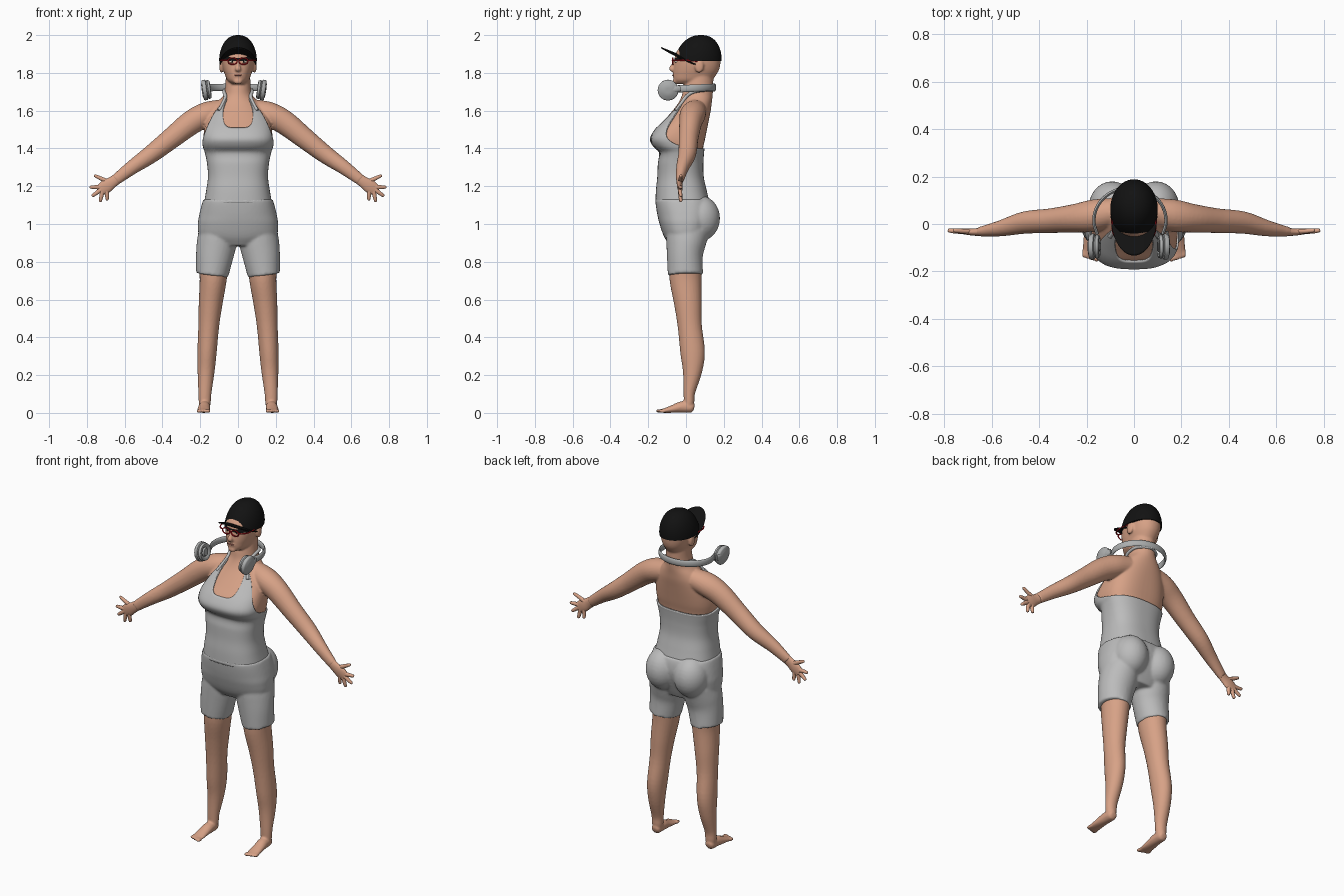
import bpy, bmesh
from math import sin, cos, pi, radians, copysign
from mathutils import Vector, Matrix

if "Cube" in bpy.data.objects:
    bpy.data.objects.remove(bpy.data.objects["Cube"])


def mat(name, rgb):
    m = bpy.data.materials.new(name)
    m.diffuse_color = (*rgb, 1)
    m.use_nodes = True
    m.node_tree.nodes["Principled BSDF"].inputs["Base Color"].default_value = m.diffuse_color
    return m


SKIN = mat("skin", (0.68, 0.36, 0.24))
CLOTH = mat("light grey cloth", (0.50, 0.50, 0.50))
METAL = mat("headphone grey", (0.42, 0.43, 0.43))
BLACK = mat("black", (0.006, 0.006, 0.006))
RED = mat("red frame", (0.60, 0.008, 0.015))
LIP = mat("lip", (0.36, 0.13, 0.10))
WHITE = mat("eye white", (0.75, 0.72, 0.62))


# ---- helpers ----
def finish(name, bm, material, voxel=0, smooth=4, solid=0):
    bmesh.ops.recalc_face_normals(bm, faces=bm.faces)
    me = bpy.data.meshes.new(name)
    bm.to_mesh(me)
    bm.free()
    me.materials.append(material)
    for p in me.polygons:
        p.use_smooth = True
    ob = bpy.data.objects.new(name, me)
    bpy.context.collection.objects.link(ob)
    if voxel:
        r = ob.modifiers.new("blend", "REMESH")
        r.mode, r.voxel_size, r.use_smooth_shade = "VOXEL", voxel, True
        s = ob.modifiers.new("relax", "SMOOTH")
        s.factor, s.iterations = 0.5, smooth
    if solid:
        s = ob.modifiers.new("thickness", "SOLIDIFY")
        s.thickness, s.offset = solid, -1
    bpy.context.view_layer.objects.active = ob
    bpy.ops.object.select_all(action="DESELECT")
    ob.select_set(True)
    if not voxel:
        bpy.ops.object.shade_smooth_by_angle(angle=radians(50))
    return ob


def sample(keys, t):
    """Smooth curve through keys; the first column is the parameter."""
    i = 0
    while i < len(keys) - 2 and t > keys[i + 1][0]:
        i += 1
    val = lambda j: Vector(keys[max(0, min(j, len(keys) - 1))])
    slope = lambda a, b: (b - a) / max(1e-6, b[0] - a[0])
    a, b = val(i), val(i + 1)
    h = b[0] - a[0]
    u = (t - a[0]) / h
    ma, mb = slope(val(i - 1), b) * h, slope(a, val(i + 2)) * h
    return (a * (2*u**3 - 3*u*u + 1) + ma * (u**3 - 2*u*u + u)
            + b * (3*u*u - 2*u**3) + mb * (u**3 - u*u))


def skin_rings(bm, rings, caps=True, closed=False):
    vs = [[bm.verts.new(p) for p in r] for r in rings]
    n = len(vs[0])
    for a, b in zip(vs, vs[1:] + vs[:1] if closed else vs[1:]):
        for i in range(n):
            bm.faces.new((a[i], a[(i + 1) % n], b[(i + 1) % n], b[i]))
    if caps and not closed:
        bm.faces.new(vs[0])
        bm.faces.new(vs[-1][::-1])


def tube(bm, pts, ref, sides=16, steps=5):
    """Sweep an ellipse; points are (x, y, z, radius along ref, radius across)."""
    keys = [(i, *p) for i, p in enumerate(pts)]
    ks = [sample(keys, i / steps) for i in range((len(pts) - 1) * steps + 1)]
    rings = []
    for i, k in enumerate(ks):
        a, b = ks[max(0, i - 1)], ks[min(len(ks) - 1, i + 1)]
        t = Vector((b - a)[1:4]).normalized()
        s = Vector(ref)
        s = (s - t * s.dot(t)).normalized()
        q = t.cross(s)
        rings.append([Vector(k[1:4]) + s * k[4] * cos(j * 2*pi / sides) + q * k[5] * sin(j * 2*pi / sides)
                      for j in range(sides)])
    skin_rings(bm, rings)


def section(keys, z, th, grow=0.0):
    """Point on a body profile of rows (z, front y, back y, half width, squareness); th = 0 is front."""
    _, yf, yb, w, n = sample(keys, z)
    s, c = sin(th), cos(th)
    return Vector(((w + grow) * copysign(abs(s) ** (2 / n), s),
                   (yf + yb) / 2 - ((yb - yf) / 2 + grow) * copysign(abs(c) ** (2 / n), c), z))


def loft(bm, keys, z0, z1, rows=30, sides=48, grow=0.0):
    skin_rings(bm, [[section(keys, z0 + (z1 - z0) * i / rows, 2*pi * j / sides, grow)
                     for j in range(sides)] for i in range(rows + 1)])


def blob(bm, loc, r, seg=20):
    m = Matrix.Translation(loc) @ Matrix.Diagonal((*r, 1))
    bmesh.ops.create_uvsphere(bm, u_segments=seg, v_segments=seg // 2, radius=1, matrix=m)


def mirror(bm):
    d = bmesh.ops.duplicate(bm, geom=bm.verts[:] + bm.edges[:] + bm.faces[:])["geom"]
    for v in d:
        if isinstance(v, bmesh.types.BMVert):
            v.co.x = -v.co.x
    bmesh.ops.reverse_faces(bm, faces=[f for f in d if isinstance(f, bmesh.types.BMFace)])


# ---- body profiles ----
TORSO = [(1.10, -.158, .125, .178, 2.5), (1.18, -.155, .105, .164, 2.5), (1.25, -.148, .09, .155, 2.5),
         (1.32, -.145, .088, .16, 2.5), (1.38, -.14, .092, .172, 2.5), (1.41, -.17, .096, .182, 2.6),
         (1.45, -.187, .105, .187, 2.7), (1.50, -.162, .115, .183, 2.6), (1.55, -.118, .125, .172, 2.4),
         (1.60, -.075, .135, .15, 2.2), (1.64, -.045, .14, .118, 2.1), (1.68, -.026, .145, .082, 2),
         (1.72, -.018, .147, .072, 2), (1.80, .0, .15, .068, 2)]
HEAD = [(1.742, -.05, .10, .035, 2.2), (1.76, -.065, .135, .056, 2.2), (1.79, -.067, .16, .069, 2.2),
        (1.82, -.066, .176, .079, 2.2), (1.86, -.061, .183, .086, 2.2), (1.90, -.056, .182, .087, 2.1),
        (1.95, -.02, .15, .065, 2), (1.975, .02, .12, .03, 2)]
HIPS = [(.885, -.085, .09, .13, 2.2), (.93, -.115, .11, .20, 2.3), (1.0, -.14, .135, .212, 2.4),
        (1.05, -.152, .145, .205, 2.4), (1.10, -.16, .14, .193, 2.5), (1.13, -.163, .13, .184, 2.5)]

# upper body: arms, ears, torso, neck, head, nose
bm = bmesh.new()
tube(bm, [(.09, .05, 1.60, .06, .06), (.17, .035, 1.578, .068, .066), (.25, .024, 1.535, .06, .064),
          (.35, .014, 1.456, .052, .056), (.46, .006, 1.37, .047, .048), (.56, -.018, 1.30, .034, .038),
          (.65, -.033, 1.232, .02, .029)], (0, 1, 0), 24)
blob(bm, (.088, .07, 1.835), (.011, .024, .036))
mirror(bm)
loft(bm, TORSO, 1.36, 1.80, 40, 64, -.004)
loft(bm, HEAD, 1.742, 1.975)
tube(bm, [(0, -.06, 1.865, .007, .006), (0, -.07, 1.84, .010, .009), (0, -.078, 1.822, .016, .012),
          (0, -.066, 1.81, .012, .008)], (1, 0, 0), 12)
blob(bm, (0, -.058, 1.787), (.028, .013, .012))
blob(bm, (0, -.055, 1.755), (.025, .016, .015))
finish("upper_body", bm, SKIN, .006, 3)

# hands
bm = bmesh.new()
tube(bm, [(.625, -.031, 1.25, .02, .028), (.665, -.034, 1.222, .016, .030), (.70, -.032, 1.198, .014, .036),
          (.73, -.03, 1.178, .010, .030)], (0, 1, 0))
for bx, bz, tx, tz in [(.685, 1.222, .762, 1.258), (.725, 1.195, .785, 1.195), (.725, 1.182, .773, 1.147),
                       (.718, 1.172, .73, 1.117), (.695, 1.175, .692, 1.125)]:
    tube(bm, [(bx, -.031, bz, .011, .013), ((bx + tx) / 2, -.030, (bz + tz) / 2, .010, .011),
              (bx * .08 + tx * .92, -.027, bz * .08 + tz * .92, .008, .008), (tx, -.026, tz, .003, .003)], (0, 1, 0), 10, 3)
mirror(bm)
finish("hands", bm, SKIN)

# legs with feet and toes
bm = bmesh.new()
tube(bm, [(.129, -.002, .78, .077, .088), (.132, -.002, .70, .071, .084), (.145, .01, .58, .063, .073),
          (.155, .02, .46, .055, .064), (.164, .035, .32, .051, .065), (.169, .034, .22, .045, .051),
          (.175, .018, .11, .035, .031), (.176, .016, .06, .032, .028), (.176, .012, .03, .028, .026)], (1, 0, 0), 28)
tube(bm, [(.177, .043, .025, .014, .014), (.177, .03, .028, .027, .027), (.178, -.02, .031, .031, .031),
          (.181, -.07, .021, .033, .021), (.182, -.11, .013, .035, .013), (.182, -.135, .010, .033, .009)], (1, 0, 0))
for i in range(5):
    blob(bm, (.157 + .0135 * i, -.140 + .004 * i, .010), (.011 if i == 0 else .008, .022, .010), 12)
mirror(bm)
finish("legs", bm, SKIN, .006, 2)

# shorts
bm = bmesh.new()
tube(bm, [(.105, .01, .97, .10, .115), (.113, .0, .90, .105, .105), (.124, -.006, .83, .099, .095),
          (.137, -.003, .73, .086, .093)], (1, 0, 0), 32)
blob(bm, (.092, .075, 1.03), (.098, .105, .12), 32)
mirror(bm)
loft(bm, HIPS, .885, 1.13)
finish("shorts", bm, CLOTH, .008, 4)

# tank top with a scooped neckline; key rows are (angle from front, top height)
EDGE = [(0, 1.51), (10, 1.513), (18, 1.53), (25, 1.57), (30, 1.61), (36, 1.66), (41, 1.66), (48, 1.60),
        (58, 1.52), (75, 1.45), (95, 1.41), (130, 1.40), (180, 1.40)]
bm = bmesh.new()
rings = []
for i in range(41):
    ring = []
    for j in range(180):
        deg = j * 2 if j <= 90 else 360 - j * 2
        z = 1.11 + (sample(EDGE, deg)[1] - 1.11) * i / 40
        ring.append(section(TORSO, z, radians(j * 2), .004))
    rings.append(ring)
skin_rings(bm, rings, caps=False)
finish("tank_top", bm, CLOTH, solid=.008)

# strap behind the neck
bm = bmesh.new()
for s in (-1, 1):
    tube(bm, [(*section(TORSO, z, s * radians(a), .002), .009, .009)
              for a, z in [(40, 1.60), (41, 1.64), (50, 1.675), (75, 1.70), (120, 1.71), (180, 1.71)]], (0, 0, 1), 10)
finish("neck_strap", bm, CLOTH)

# cap dome
bm = bmesh.new()
rings = []
for i in range(17):
    e = i / 16 * pi / 2 * .985
    r = cos(e) ** .85
    rings.append([(.1 * r * sin(t), .062 + .028 * sin(e) * .6 - (.126 - .008 * sin(e)) * r * cos(t),
                   1.862 + .138 * sin(e)) for t in [2*pi * j / 48 for j in range(48)]])
skin_rings(bm, rings)
finish("cap_dome", bm, BLACK)

# cap brim, curved down at the sides
bm = bmesh.new()
grid = []
for i in range(9):
    row = []
    for j in range(25):
        a = radians(-85 + 170 * j / 24)
        x = .098 * sin(a) * (.96 + .05 * i / 8)
        y = .062 - .115 * cos(a) - .078 * cos(a) ** .6 * i / 8
        row.append(bm.verts.new((x, y, 1.872 + .40 * (.03 - y) - 1.8 * x * x)))
    grid.append(row)
for a, b in zip(grid, grid[1:]):
    for j in range(24):
        bm.faces.new((a[j], a[j + 1], b[j + 1], b[j]))
finish("cap_brim", bm, BLACK, solid=.006)

# glasses
bm = bmesh.new()
tube(bm, [(.050, -.069, 1.866, .004, .004), (.072, -.062, 1.867, .004, .004), (.089, -.035, 1.867, .004, .003),
          (.092, .01, 1.866, .004, .003), (.092, .06, 1.862, .004, .003)], (0, 0, 1), 8)
rim = []
for j in range(32):
    t = 2*pi * j / 32
    d = Vector((cos(t), 0, sin(t)))
    c = Vector((.029 + .024 * cos(t), -.070, 1.862 + .017 * sin(t)))
    rim.append([c + d * .0035 * cos(k * pi / 4) + Vector((0, .0035 * sin(k * pi / 4), 0)) for k in range(8)])
skin_rings(bm, rim, closed=True)
mirror(bm)
tube(bm, [(-.008, -.070, 1.866, .003, .003), (0, -.073, 1.868, .003, .003), (.008, -.070, 1.866, .003, .003)], (0, 0, 1), 8)
finish("glasses", bm, RED)

# eyes, pupils and mouth
for name, loc, r, m in [("eyes", (.030, -.051, 1.860), (.013, .007, .007), WHITE),
                        ("pupils", (.030, -.056, 1.860), (.005, .004, .005), BLACK)]:
    bm = bmesh.new()
    blob(bm, loc, r, 16)
    mirror(bm)
    finish(name, bm, m)
bm = bmesh.new()
blob(bm, (0, -.067, 1.788), (.022, .006, .005), 16)
finish("mouth", bm, LIP)

# headphones worn round the neck
bm = bmesh.new()
arc = [radians(-25 + 230 * i / 12) for i in range(13)]
tube(bm, [(-.017 + .152 * cos(a), .015 + .138 * sin(a), 1.718 + .006 * sin(a), .019, .007) for a in arc], (0, 0, 1), 12)
finish("headphone_band", bm, METAL)
for side, x in (("left", -.170), ("right", .127)):
    s = copysign(1, x)
    bm = bmesh.new()
    rings = []
    # lathe profile: distance outward, radius
    for d, r in [(-.026, .020), (-.018, .026), (-.026, .036), (-.024, .047), (-.012, .051), (-.006, .046),
                 (-.003, .054), (.012, .055), (.017, .050), (.018, .040), (.021, .036), (.022, .012)]:
        rings.append([Matrix.Rotation(s * radians(8), 3, "Y") @ Vector((s * d, r * cos(t), r * sin(t)))
                      + Vector((x, -.095, 1.71)) for t in [2*pi * j / 32 for j in range(32)]])
    skin_rings(bm, rings)
    tube(bm, [(x + s * .012, -.03, 1.718, .015, .006), (x + s * .016, -.06, 1.715, .018, .007),
              (x + s * .012, -.10, 1.71, .012, .006)], (0, 0, 1), 10)
    finish("headphone_cup_" + side, bm, METAL)
